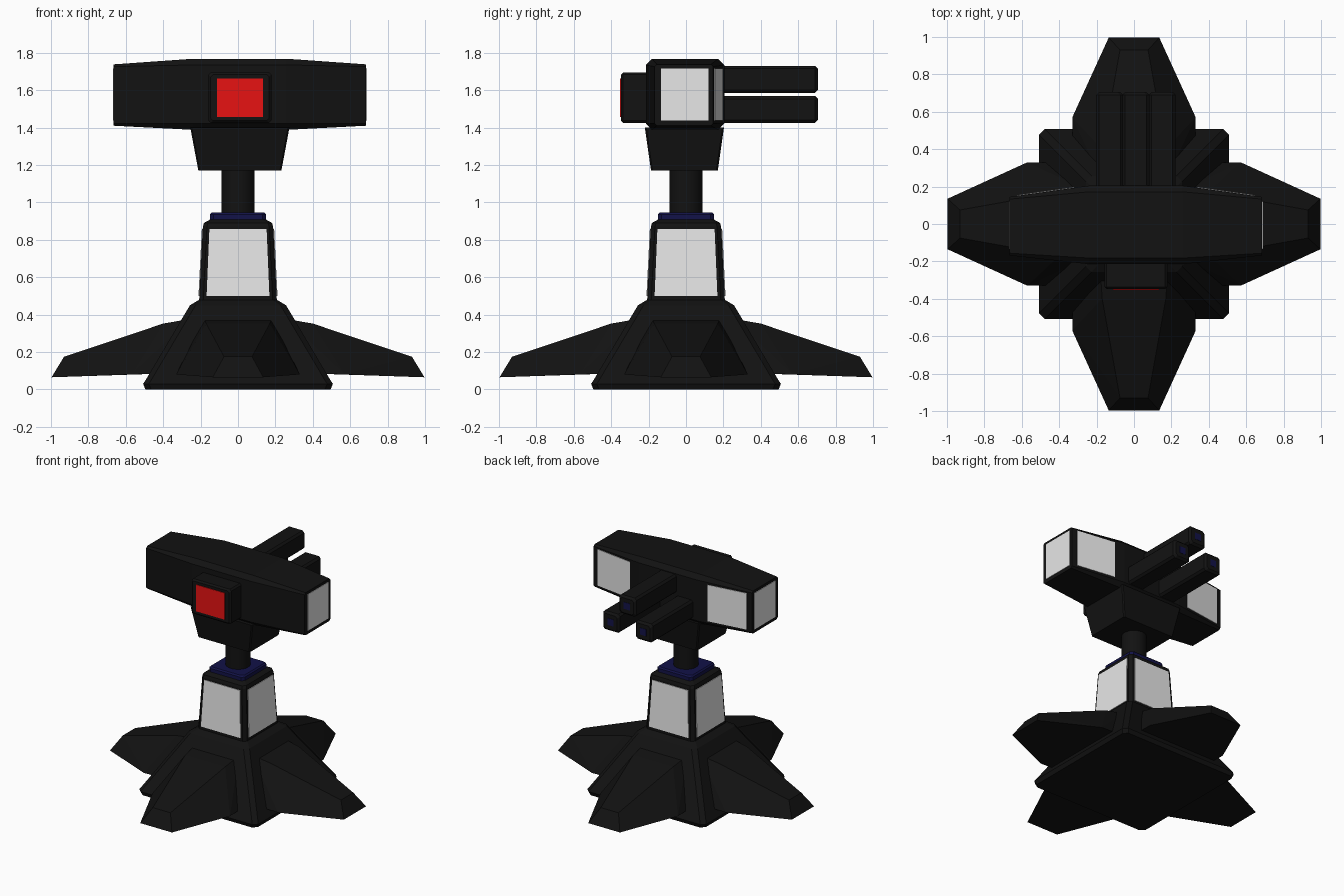
import bpy, bmesh, math
from mathutils import Vector, Matrix

if "Cube" in bpy.data.objects:
    bpy.data.objects.remove(bpy.data.objects["Cube"])


def material(name, rgb):
    m = bpy.data.materials.new(name)
    m.diffuse_color = (*rgb, 1)
    m.use_nodes = True
    m.node_tree.nodes["Principled BSDF"].inputs["Base Color"].default_value = m.diffuse_color
    return m


BLACK = material("black", (0.006, 0.006, 0.006))
WHITE = material("white", (0.8, 0.8, 0.8))
RED = material("red", (0.8, 0.006, 0.006))
BLUE = material("dark_blue", (0.006, 0.006, 0.065))


def finish(name, bm, mat):
    bmesh.ops.recalc_face_normals(bm, faces=bm.faces)
    me = bpy.data.meshes.new(name)
    bm.to_mesh(me)
    bm.free()
    me.materials.append(mat)
    ob = bpy.data.objects.new(name, me)
    bpy.context.collection.objects.link(ob)
    return ob


def loft(name, rings, mat):
    """Skin matching rings of points and cap both ends."""
    bm = bmesh.new()
    rows = [[bm.verts.new(p) for p in r] for r in rings]
    n = len(rows[0])
    for a, b in zip(rows, rows[1:]):
        for i in range(n):
            j = (i + 1) % n
            bm.faces.new((a[i], a[j], b[j], b[i]))
    bm.faces.new(rows[0])
    bm.faces.new(rows[-1])
    return finish(name, bm, mat)


def hull(name, points, mat):
    bm = bmesh.new()
    for p in points:
        bm.verts.new(p)
    bmesh.ops.convex_hull(bm, input=bm.verts)
    bmesh.ops.dissolve_limit(bm, angle_limit=0.02, verts=bm.verts, edges=bm.edges)
    return finish(name, bm, mat)


def oct_rect(u0, u1, v0, v1, c):
    """Rectangle with cut corners."""
    return [(u0 + c, v0), (u1 - c, v0), (u1, v0 + c), (u1, v1 - c),
            (u1 - c, v1), (u0 + c, v1), (u0, v1 - c), (u0, v0 + c)]


def square_stack(name, levels, mat):
    """Centred square tower from (z, half width, corner cut) levels."""
    return loft(name, [[(x, y, z) for x, y in oct_rect(-h, h, -h, h, c)]
                       for z, h, c in levels], mat)


def box(name, x0, x1, y0, y1, z0, z1, mat, c=0.012):
    """Box along y with chamfered long edges and ends."""
    rings = []
    for y, k in ((y0, c), (y0 + c, 0), (y1 - c, 0), (y1, c)):
        rings.append([(x, y, z) for x, z in
                      oct_rect(x0 + k, x1 - k, z0 + k, z1 - k, c)])
    return loft(name, rings, mat)


def plate(name, corners, mat, rot=Matrix()):
    """Thin plate straddling a flat quad."""
    q = [rot @ Vector(p) for p in corners]
    n = (q[1] - q[0]).cross(q[2] - q[0]).normalized() * 0.004
    return loft(name, [[p - n for p in q], [p + n for p in q]], mat)


# Base and column
square_stack("base", [(0, .495, .03), (.03, .507, .03), (.045, .497, .03),
                      (.45, .257, .03), (.478, .21, .025)], BLACK)
square_stack("column", [(.47, .208, .022), (.87, .188, .022),
                        (.89, .182, .022), (.908, .15, .02)], BLACK)
square_stack("collar", [(.90, .15, .02), (.935, .15, .02), (.945, .14, .02)], BLUE)

# Legs and column panels, one per side
LEG = [(.25, .18, .378), (.40, .17, .352), (.93, .075, .175),
       (.25, .33, .09), (.57, .33, .08), (.997, .135, .065)]
for i, side in enumerate(("right", "back", "left", "front")):
    rot = Matrix.Rotation(i * math.pi / 2, 4, 'Z')
    hull(side + "_leg", [rot @ Vector((x, s * y, z)) for x, y, z in LEG
                         for s in (-1, 1)], BLACK)
    plate(side + "_column_panel", [(.2075, -.168, .50), (.2075, .168, .50),
                                   (.1895, .153, .857), (.1895, -.153, .857)], WHITE, rot)

# Pole
N = 24
loft("pole", [[(.087 * math.cos(a * math.tau / N), .087 * math.sin(a * math.tau / N), z)
               for a in range(N)] for z in (.93, 1.2)], BLACK)
bpy.context.view_layer.objects.active = bpy.data.objects["pole"]
bpy.data.objects["pole"].select_set(True)
bpy.ops.object.shade_smooth_by_angle(angle=math.radians(35))

# Head: neck block and tapered cross body
CX = 0.01
loft("head_lower", [[(x, y, z) for x, y in oct_rect(CX - h, CX + h, y0, y1, .008)]
                    for z, h, y0, y1 in ((1.17, .222, -.187, .17),
                                         (1.40, .265, -.22, .203))], BLACK)
END, MID = (-.168, .145, 1.41, 1.738, .012), (-.215, .205, 1.388, 1.768, .033)
loft("head", [[(CX + x, y, z) for y, z in oct_rect(*sec)]
              for x, sec in ((-.675, END), (-.25, MID), (.25, MID), (.675, END))], BLACK)


def back_y(x):
    return .205 - (x - .25) / .425 * .06


# White panels on the head ends and slanted back faces
for s, side in ((-1, "left"), (1, "right")):
    e = CX + s * .675
    plate(side + "_end_panel", [(e, -.133, 1.437), (e, .12, 1.437),
                                (e, .12, 1.717), (e, -.133, 1.717)], WHITE)
    a, b = .33, .635
    plate(side + "_back_panel", [(CX + s * a, back_y(a), 1.437), (CX + s * b, back_y(b), 1.437),
                                 (CX + s * b, back_y(b), 1.717), (CX + s * a, back_y(a), 1.717)], WHITE)

# Front eye housing and red lens
box("eye_housing", CX - .168, CX + .168, -.348, -.19, 1.425, 1.695, BLACK)
plate("eye_lens", [(CX - .123, -.348, 1.457), (CX + .123, -.348, 1.457),
                   (CX + .123, -.348, 1.662), (CX - .123, -.348, 1.662)], RED)

# Three rear barrels with blue muzzles
for name, x, z in (("top", CX, 1.658), ("lower_left", CX - .14, 1.497),
                   ("lower_right", CX + .14, 1.497)):
    box(name + "_barrel", x - .072, x + .072, .15, .705, z - .072, z + .072, BLACK, .015)
    r = .026
    plate(name + "_muzzle", [(x - r, .703, z - r), (x + r, .703, z - r),
                             (x + r, .703, z + r), (x - r, .703, z + r)], BLUE)
